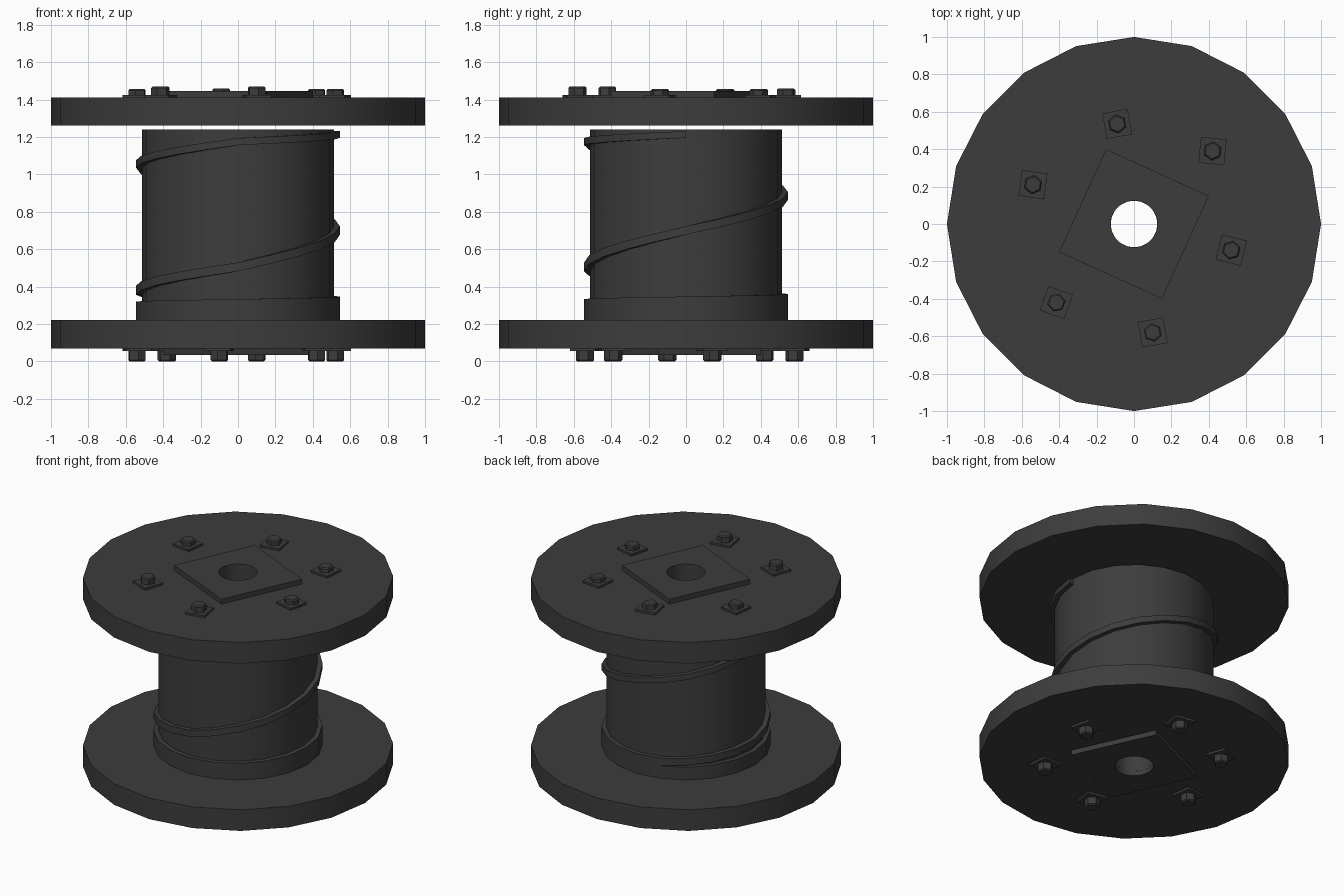
import bpy, bmesh, math
from math import radians, sin, cos, tau
from mathutils import Matrix

cube = bpy.data.objects.get("Cube")
if cube:
    bpy.data.objects.remove(cube, do_unlink=True)

mat = bpy.data.materials.new("dark grey")
mat.use_nodes = True
mat.diffuse_color = (0.046, 0.046, 0.046, 1)
mat.node_tree.nodes["Principled BSDF"].inputs["Base Color"].default_value = mat.diffuse_color

SIDES = 20
MID = 1.48          # top height + bottom height of mirrored parts


def finish(bm, name):
    bmesh.ops.recalc_face_normals(bm, faces=bm.faces)
    mesh = bpy.data.meshes.new(name)
    bm.to_mesh(mesh)
    bm.free()
    mesh.materials.append(mat)
    obj = bpy.data.objects.new(name, mesh)
    bpy.context.collection.objects.link(obj)
    bpy.ops.object.select_all(action='DESELECT')
    obj.select_set(True)
    bpy.context.view_layer.objects.active = obj
    bpy.ops.object.shade_smooth_by_angle(angle=radians(30))
    return obj


def sweep(name, sections, closed):
    """Join equal cross-sections into a skin, as a loop or with end caps."""
    bm = bmesh.new()
    rows = [[bm.verts.new(p) for p in s] for s in sections]
    n = len(rows[0])
    pairs = list(zip(rows, rows[1:] + rows[:1]))
    for a, b in pairs if closed else pairs[:-1]:
        for i in range(n):
            j = (i + 1) % n
            bm.faces.new((a[i], a[j], b[j], b[i]))
    if not closed:
        bm.faces.new(rows[0])
        bm.faces.new(rows[-1])
    return finish(bm, name)


def section(angle, r_in, r_out, z_low, z_high):
    c, s = cos(angle), sin(angle)
    return [(r * c, r * s, z) for r, z in
            ((r_in, z_low), (r_out, z_low), (r_out, z_high), (r_in, z_high))]


def ring(name, r_in, outer, z_low, z_high, n, turn=0.0):
    angles = [tau * i / n for i in range(n)]
    rows = []
    for a in angles:
        pts = section(a, r_in, outer(a), z_low, z_high)
        rows.append([Matrix.Rotation(turn, 3, 'Z') @ bpy_vec(p) for p in pts])
    return sweep(name, rows, True)


def bpy_vec(p):
    return Matrix.Translation(p).to_translation()


def interpolate(keys, x):
    for (x0, y0), (x1, y1) in zip(keys, keys[1:]):
        if x <= x1:
            return y0 + (y1 - y0) * (x - x0) / (x1 - x0)
    return keys[-1][1]


def bolt(name, x, y, tilt, end, z0, z1):
    """Square washer with a hexagonal head; end is 1 for top, -1 for bottom."""
    place = Matrix.Translation((x, y, 0)) @ Matrix.Rotation(radians(tilt), 4, 'Z')
    bm = bmesh.new()
    bmesh.ops.create_cube(bm, size=1, matrix=place
                          @ Matrix.Translation((0, 0, z0 + 0.0075))
                          @ Matrix.Diagonal((0.138, 0.138, 0.015, 1)))
    base = z0 + 0.015
    for low, high, r0, r1 in ((base, z1 - 0.008, 0.05, 0.05),
                              (z1 - 0.008, z1, 0.05, 0.042)):
        bmesh.ops.create_cone(bm, cap_ends=True, segments=6, radius1=r0, radius2=r1,
                              depth=high - low,
                              matrix=place @ Matrix.Translation((0, 0, (low + high) / 2)))
    if end < 0:
        for v in bm.verts:
            v.co.z = MID - v.co.z
    finish(bm, name)


# Flanges and the square plates around the axle hole
def square(a):
    return 0.302 / max(abs(cos(a)), abs(sin(a)))


for label, low, plate_low, turn in (("top", 1.26, 1.41, -24.5), ("bottom", 0.07, 0.035, 24.5)):
    ring(label + "_flange", 0.125, lambda a: 1.0, low, low + 0.15, SIDES)
    ring(label + "_centre_plate", 0.125, square, plate_low, plate_low + 0.035, 24, radians(turn))

# Winding core, an open tube
ring("core", 0.49, lambda a: 0.513, 0.22, 1.24, SIDES)

# Wound layer at the foot of the core, its top edge climbing one turn
first = 6
collar = []
for i in range(SIDES + 1):
    top = 0.308 + 0.055 * i / SIDES
    collar.append(section(tau * (first + i) / SIDES, 0.495, 0.545, 0.215, top))
sweep("wound_layer", collar, False)

# Loose cable climbing the core, keyed by quarter turns
climb = [(1.2, 0.338), (2, 0.38), (3, 0.505), (4, 0.70),
         (5, 0.885), (6, 1.055), (7, 1.175), (8, 1.213)]
cable = []
for i in range(first, 2 * SIDES + 1):
    z = interpolate(climb, 4 * i / SIDES)
    half = 0.025 - 0.007 * (i - first) / (2 * SIDES - first)
    cable.append(section(tau * i / SIDES, 0.495, 0.545, z - half, z + half))
sweep("loose_cable", cable, False)

# Bolts on both flanges
top_bolts = [(-0.09, 0.535, 10, 1.46), (0.42, 0.39, -6, 1.457), (0.52, -0.14, -14, 1.457),
             (0.10, -0.58, 10, 1.47), (-0.415, -0.42, -20, 1.47), (-0.54, 0.21, -8, 1.457)]
bottom_bolts = [(-0.10, -0.54, -10), (0.42, -0.39, 6), (0.52, 0.14, 14),
                (0.10, 0.58, -10), (-0.38, 0.42, 20), (-0.54, -0.10, 8)]
for i, (x, y, tilt, z) in enumerate(top_bolts):
    bolt(f"top_bolt_{i + 1}", x, y, tilt, 1, 1.41, z)
for i, (x, y, tilt) in enumerate(bottom_bolts):
    bolt(f"bottom_bolt_{i + 1}", x, y, tilt, -1, 1.41, MID)
